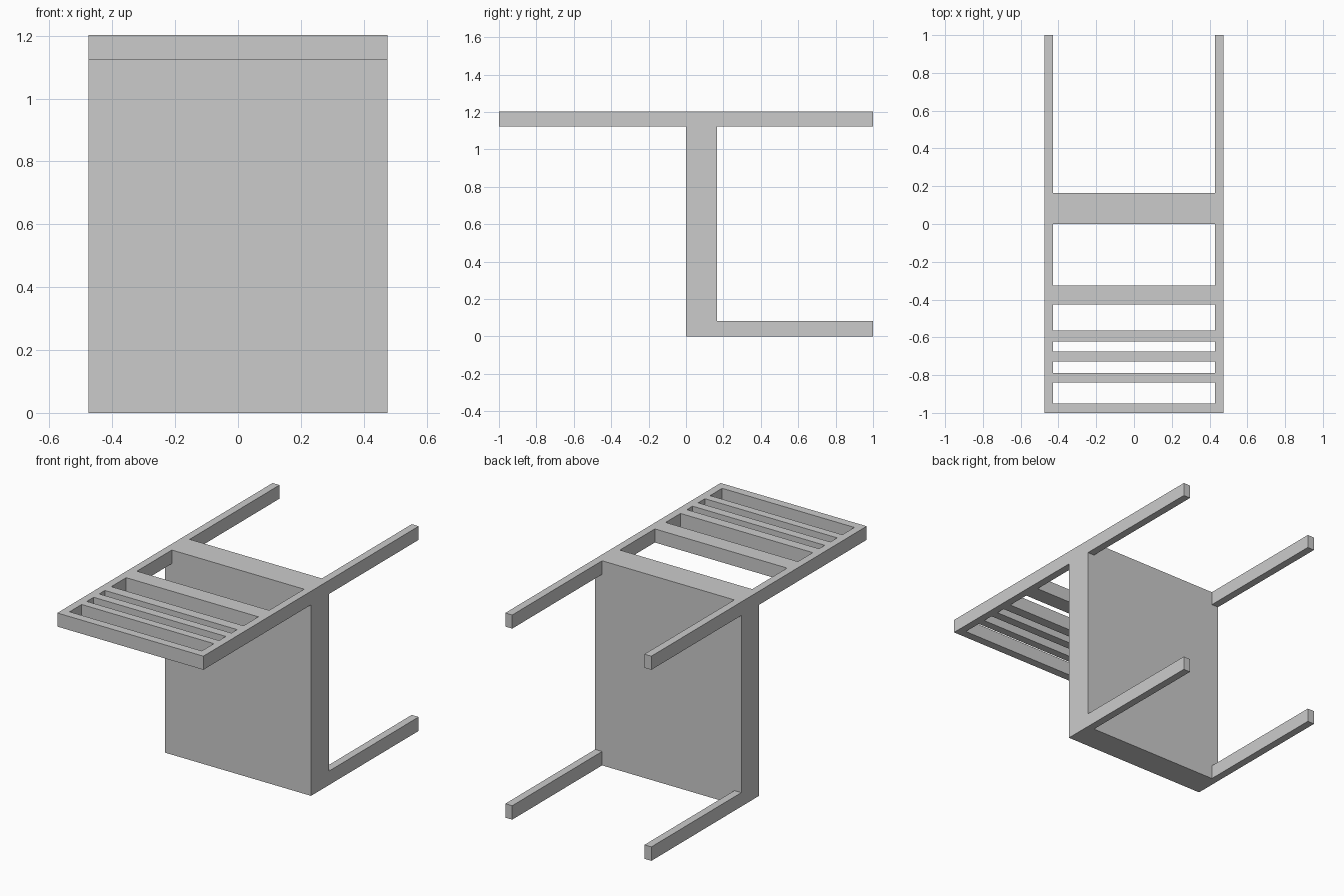
import bpy

if "Cube" in bpy.data.objects:
    bpy.data.objects.remove(bpy.data.objects["Cube"])

HALF_W = 0.475    # half width of the chair
INNER = 0.43      # inner face of posts and legs
HEIGHT = 1.203    # seat depth, standing upright
RAIL = 1.123      # lower face of the back frame
LEG = 0.082       # front leg thickness
SEAT = 0.165      # seat thickness


def box(name, x, y, z):
    """Box spanning the given (min, max) ranges."""
    x0, x1 = x
    y0, y1 = y
    z0, z1 = z
    verts = [(a, b, c) for c in (z0, z1)
             for a, b in ((x0, y0), (x1, y0), (x1, y1), (x0, y1))]
    faces = [(3, 2, 1, 0), (4, 5, 6, 7)]
    faces += [(i, (i + 1) % 4, (i + 1) % 4 + 4, i + 4) for i in range(4)]
    mesh = bpy.data.meshes.new(name)
    mesh.from_pydata(verts, [], faces)
    obj = bpy.data.objects.new(name, mesh)
    bpy.context.scene.collection.objects.link(obj)
    return obj


def mirrored_box(name, y, z):
    """Side member on the right, mirrored to the left."""
    obj = box(name, (INNER, HALF_W), y, z)
    obj.modifiers.new("mirror", 'MIRROR').use_axis[0] = True


# Seat slab, on edge because the chair lies on its front legs
box("seat", (-HALF_W, HALF_W), (0, SEAT), (0, HEIGHT))

# Legs and back posts, in left/right pairs
mirrored_box("front_legs", (SEAT, 1), (0, LEG))
mirrored_box("rear_legs", (SEAT, 1), (RAIL, HEIGHT))
mirrored_box("back_posts", (-1, 0), (RAIL, HEIGHT))

# Crosspieces of the backrest, from the seat towards the top
crosspieces = {
    "lower_back_rail": (-0.425, -0.325),
    "back_slat_1": (-0.622, -0.563),
    "back_slat_2": (-0.727, -0.675),
    "back_slat_3": (-0.838, -0.79),
    "top_back_rail": (-1.0, -0.95),
}
for name, span in crosspieces.items():
    box(name, (-INNER, INNER), span, (RAIL, HEIGHT))
